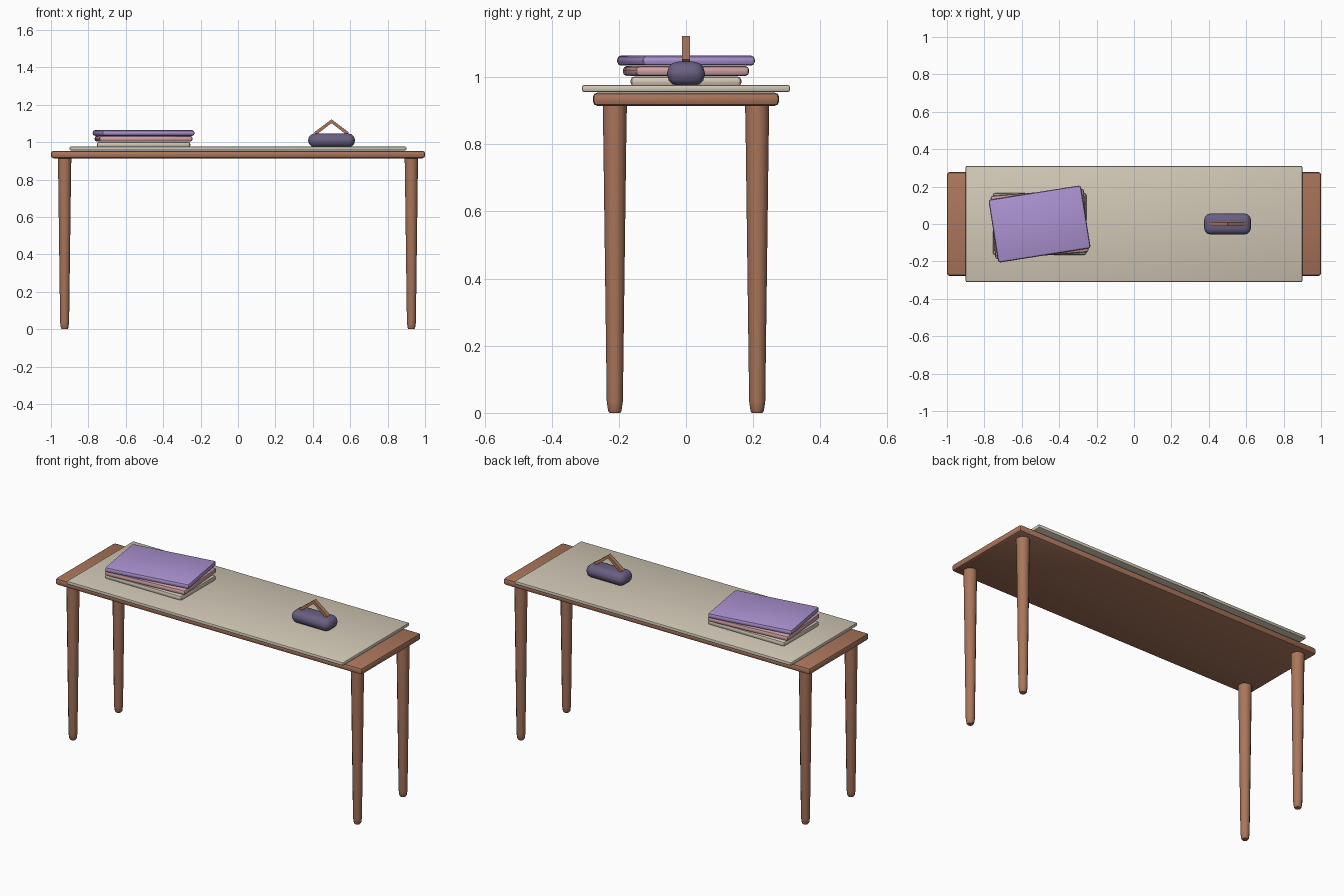
import bpy, bmesh, math
from mathutils import Vector

if "Cube" in bpy.data.objects:
    bpy.data.objects.remove(bpy.data.objects["Cube"])


def material(name, rgb):
    m = bpy.data.materials.new(name)
    m.use_nodes = True
    m.diffuse_color = (*rgb, 1)
    m.node_tree.nodes["Principled BSDF"].inputs["Base Color"].default_value = (*rgb, 1)
    return m


wood = material("warm wood", (0.40, 0.18, 0.105))
linen = material("linen", (0.64, 0.58, 0.47))
pink = material("dusty pink", (0.64, 0.36, 0.38))
purple = material("lavender", (0.41, 0.29, 0.64))
slate = material("slate violet", (0.14, 0.115, 0.22))


def finish(name, bm, mat, angle=40):
    mesh = bpy.data.meshes.new(name)
    bmesh.ops.recalc_face_normals(bm, faces=bm.faces)
    bm.to_mesh(mesh)
    bm.free()
    mesh.materials.append(mat)
    obj = bpy.data.objects.new(name, mesh)
    bpy.context.collection.objects.link(obj)
    bpy.ops.object.select_all(action="DESELECT")
    obj.select_set(True)
    bpy.context.view_layer.objects.active = obj
    bpy.ops.object.shade_smooth_by_angle(angle=math.radians(angle))
    return obj


def rounded_box(name, size, center, bevel, mat, segments=2, turn=0):
    bm = bmesh.new()
    bmesh.ops.create_cube(bm, size=1)
    bmesh.ops.scale(bm, vec=size, verts=bm.verts)
    bmesh.ops.bevel(bm, geom=bm.edges[:], offset=bevel, segments=segments,
                    profile=0.5, affect="EDGES")
    obj = finish(name, bm, mat)
    obj.location = center
    obj.rotation_euler.z = math.radians(turn)
    return obj


def turned_leg(name, x, y, profile, sides=12):
    bm = bmesh.new()
    rings = [[bm.verts.new((x + r * math.cos(math.tau * i / sides),
                            y + r * math.sin(math.tau * i / sides), z))
              for i in range(sides)] for r, z in profile]
    for low, high in zip(rings, rings[1:]):
        for i in range(sides):
            j = (i + 1) % sides
            bm.faces.new((low[i], low[j], high[j], high[i]))
    bm.faces.new(rings[0])
    bm.faces.new(rings[-1])
    return finish(name, bm, wood)


# Table top and runner
rounded_box("table_top", (2, 0.555, 0.04), (0, 0, 0.934), 0.014, wood)
rounded_box("table_runner", (1.8, 0.62, 0.02), (0, 0, 0.966), 0.006, linen)

# Tapered legs
leg_profile = [(0.016, 0), (0.020, 0.006), (0.024, 0.035), (0.034, 0.80), (0.036, 0.92)]
for side, x in (("left", 0.927), ("right", -0.927)):
    for end, y in (("front", -0.212), ("back", 0.212)):
        turned_leg(f"{end}_{side}_leg", x, y, leg_profile)

# Stack of folded cloths, each turned a little more
for name, z, depth, turn, mat in (("bottom_cloth", 0.987, 0.33, 0, linen),
                                  ("middle_cloth", 1.018, 0.34, 4.5, pink),
                                  ("top_cloth", 1.049, 0.34, 9, purple)):
    rounded_box(name, (0.5, depth, 0.03), (-0.505, 0, z), 0.012, mat, turn=turn)

# Pouch with a peaked handle made of two bars
rounded_box("pouch", (0.25, 0.112, 0.072), (0.5, 0, 1.010), 0.033, slate, segments=3)
bm = bmesh.new()
outer = [(-0.093, 1.052), (0, 1.122), (0.093, 1.052)]
inner = [(0.080, 1.040), (0, 1.102), (-0.080, 1.040)]
front = [bm.verts.new((0.5 + x, -0.012, z)) for x, z in outer + inner]
back = [bm.verts.new(v.co + Vector((0, 0.024, 0))) for v in front]
for ring in (front, back):
    bm.faces.new((ring[0], ring[1], ring[4], ring[5]))
    bm.faces.new((ring[1], ring[2], ring[3], ring[4]))
for i in range(len(front)):
    j = (i + 1) % len(front)
    bm.faces.new((front[i], front[j], back[j], back[i]))
finish("pouch_handle", bm, wood, 30)
